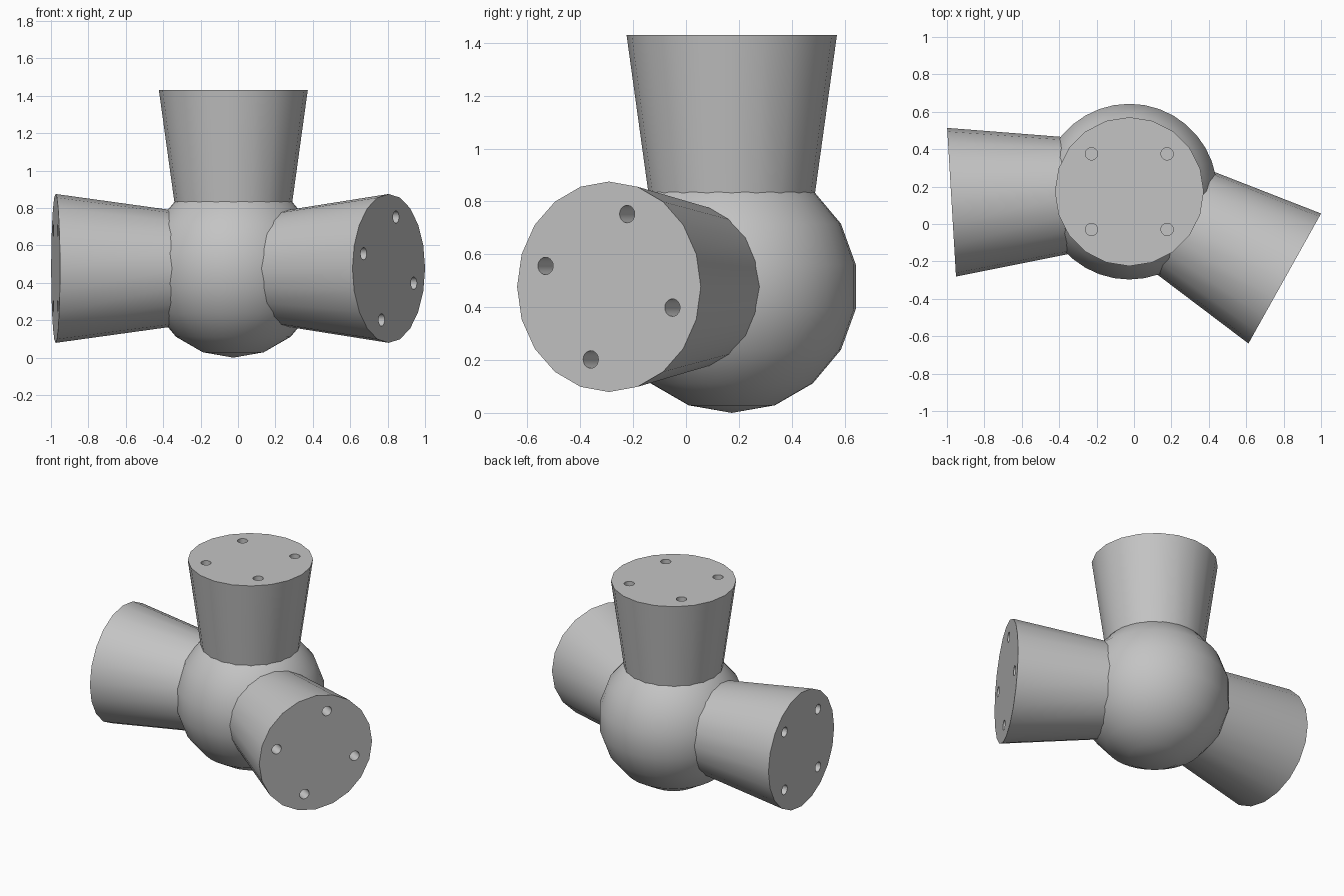
import bpy, bmesh, math
from mathutils import Matrix, Vector

cube = bpy.data.objects.get("Cube")
if cube:
    bpy.data.objects.remove(cube, do_unlink=True)

CENTRE = Vector((-0.025, 0.173, 0.477))
UP = Vector((0, 0, 1))

grey = bpy.data.materials.new("mid grey")
grey.use_nodes = True
colour = (0.55, 0.55, 0.55, 1)
grey.diffuse_color = colour
grey.node_tree.nodes["Principled BSDF"].inputs["Base Color"].default_value = colour


def add_object(name, bm, matrix):
    bmesh.ops.recalc_face_normals(bm, faces=bm.faces[:])
    mesh = bpy.data.meshes.new(name)
    bm.to_mesh(mesh)
    bm.free()
    mesh.materials.append(grey)
    obj = bpy.data.objects.new(name, mesh)
    obj.matrix_world = matrix
    bpy.context.collection.objects.link(obj)
    return obj


def smooth(obj, degrees=30):
    bpy.ops.object.select_all(action='DESELECT')
    obj.select_set(True)
    bpy.context.view_layer.objects.active = obj
    bpy.ops.object.shade_smooth_by_angle(angle=math.radians(degrees))


def add_cone(bm, sides, r1, r2, z1, z2, x=0, y=0):
    place = Matrix.Translation((x, y, (z1 + z2) / 2))
    bmesh.ops.create_cone(bm, cap_ends=True, segments=sides, radius1=r1,
                          radius2=r2, depth=z2 - z1, matrix=place)


def add_arm(name, direction, across, hole_angle, length):
    """Flared socket with four drilled holes in its outer end."""
    d = Vector(direction).normalized()
    h = Vector(across).normalized()
    turn = Matrix((h, d.cross(h), d)).transposed().to_4x4()
    matrix = Matrix.Translation(CENTRE) @ turn

    bm = bmesh.new()
    add_cone(bm, 20, 0.309, 0.398, 0.31, length)
    arm = add_object(name, bm, matrix)

    # Hole cutters
    bm = bmesh.new()
    for i in range(4):
        a = math.radians(hole_angle + 90 * i)
        add_cone(bm, 20, 0.033, 0.033, length - 0.2, length + 0.05,
                 0.286 * math.cos(a), 0.286 * math.sin(a))
    cutter = add_object(name + "_hole_cutter", bm, matrix)
    cutter.hide_render = True

    mod = arm.modifiers.new("holes", 'BOOLEAN')
    mod.operation = 'DIFFERENCE'
    mod.solver = 'EXACT'
    mod.object = cutter
    bpy.context.view_layer.objects.active = arm
    bpy.ops.object.modifier_apply(modifier=mod.name)
    bpy.data.objects.remove(cutter, do_unlink=True)
    smooth(arm)


# Ball hub
bm = bmesh.new()
bmesh.ops.create_uvsphere(bm, u_segments=36, v_segments=9, radius=0.477)
smooth(add_object("ball_hub", bm, Matrix.Translation(CENTRE)))

# Upright arm and two level arms, each given by its heading
add_arm("top_arm", UP, (1, 0, 0), 45, 0.953)
for name, heading, hole_angle in (("right_arm", 183.4, 45), ("left_arm", -29.2, 74)):
    a = math.radians(heading)
    d = Vector((math.cos(a), math.sin(a), 0))
    add_arm(name, d, UP.cross(d), hole_angle, 0.952)
